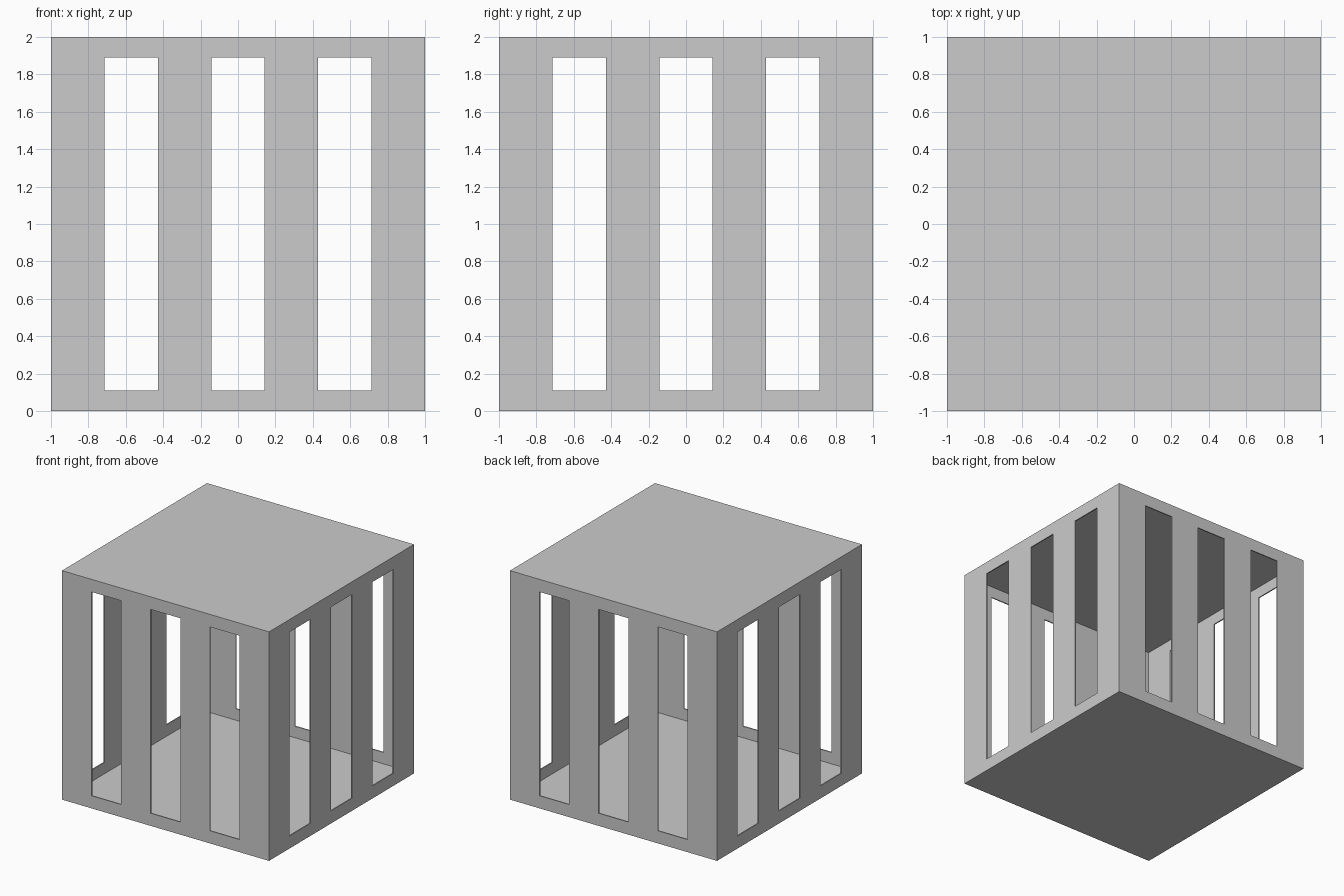
import bpy
import bmesh
from mathutils import Vector

if "Cube" in bpy.data.objects:
    bpy.data.objects.remove(bpy.data.objects["Cube"])

WALL = 0.01                      # sheet thickness
LOW, HIGH = 0.11, 1.89           # window sill and head
CUTS = [k / 7 for k in (-5, -3, -1, 1, 3, 5)]


def in_window(u):
    """True when a coordinate lies in one of the three window columns."""
    return any(abs(u - c) < 1 / 7 for c in (-4 / 7, 0, 4 / 7))


# Closed box shell
bm = bmesh.new()
bmesh.ops.create_cube(bm, size=2)
bmesh.ops.translate(bm, verts=bm.verts, vec=(0, 0, 1))


def cut(point, normal):
    bmesh.ops.bisect_plane(bm, geom=bm.verts[:] + bm.edges[:] + bm.faces[:],
                           plane_co=point, plane_no=normal)


# Score the window outlines across all sides
for c in CUTS:
    cut(Vector((c, 0, 0)), Vector((1, 0, 0)))
    cut(Vector((0, c, 0)), Vector((0, 1, 0)))
for z in (LOW, HIGH):
    cut(Vector((0, 0, z)), Vector((0, 0, 1)))

# Remove three tall windows from each wall
holes = []
for f in bm.faces:
    p = f.calc_center_median()
    u = p.y if abs(p.x) > 0.999 else p.x
    if abs(f.normal.z) < 0.5 and LOW < p.z < HIGH and in_window(u):
        holes.append(f)
bmesh.ops.delete(bm, geom=holes, context='FACES')
bmesh.ops.recalc_face_normals(bm, faces=bm.faces)

mesh = bpy.data.meshes.new("slatted_box")
bm.to_mesh(mesh)
bm.free()
box = bpy.data.objects.new("slatted_box", mesh)
bpy.context.collection.objects.link(box)

# Thin inward wall thickness
solid = box.modifiers.new("wall_thickness", 'SOLIDIFY')
solid.thickness = WALL
solid.offset = -1
solid.use_even_offset = True
